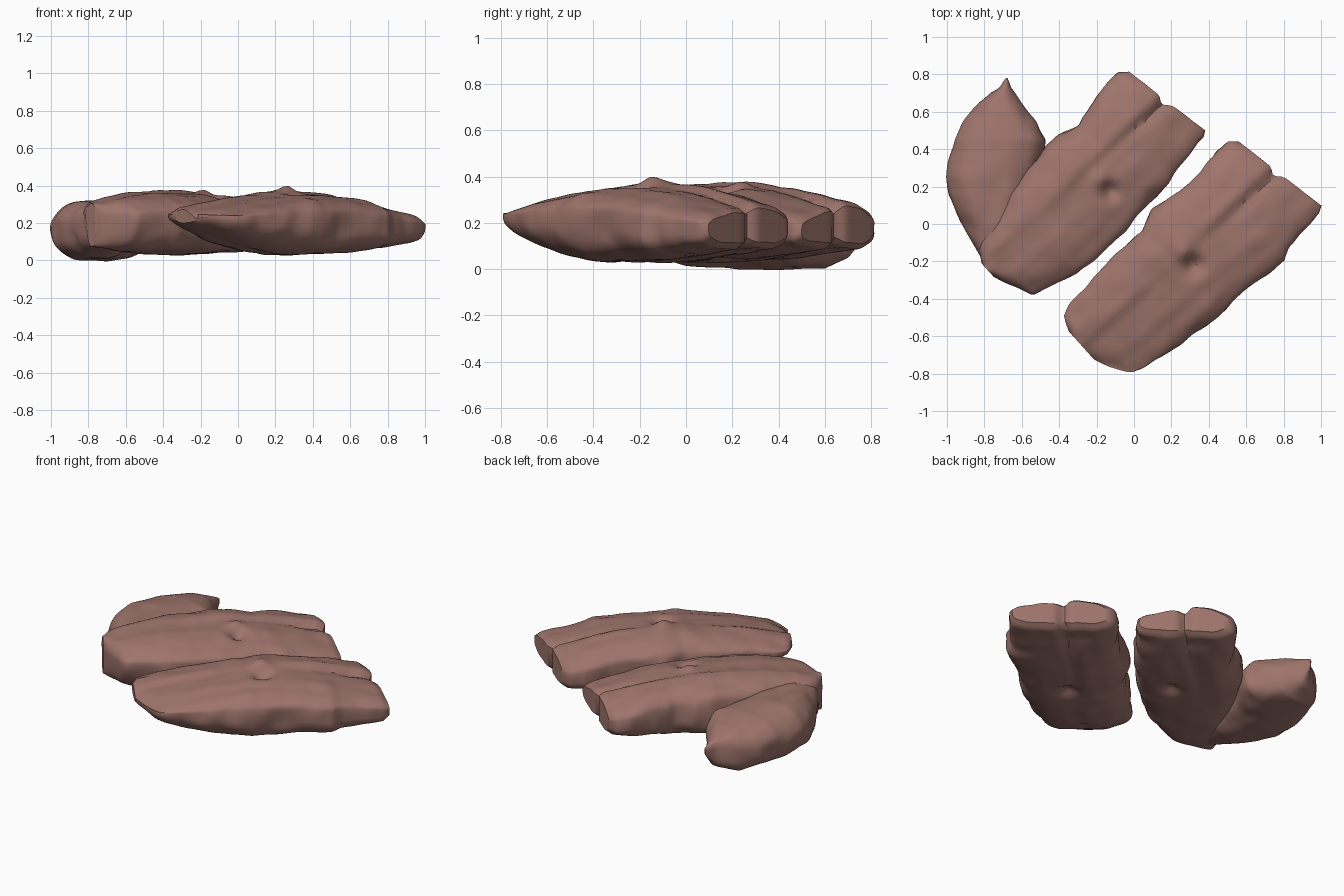
import bpy
import bmesh
import math
from mathutils import Vector, noise

cube = bpy.data.objects.get("Cube")
if cube:
    bpy.data.objects.remove(cube)

clay = bpy.data.materials.new("dusty reddish brown")
clay.use_nodes = True
COLOUR = (0.34, 0.175, 0.148, 1)
clay.diffuse_color = COLOUR
shader = clay.node_tree.nodes["Principled BSDF"]
shader.inputs["Base Color"].default_value = COLOUR
shader.inputs["Roughness"].default_value = 0.9


def sample(table, s):
    """Interpolate the rows of a table whose first column is the station."""
    for a, b in zip(table, table[1:]):
        if s <= b[0]:
            k = max(0, (s - a[0]) / (b[0] - a[0]))
            return [p + (q - p) * k for p, q in zip(a[1:], b[1:])]
    return list(table[-1][1:])


def blob(x, y, centre, radius):
    """Soft round falloff used for dents and bumps."""
    d2 = (x - centre[0]) ** 2 + (y - centre[1]) ** 2
    return math.exp(-d2 / radius ** 2)


def loft(name, centre, degrees, edges, heights, power, crown, keel=0, groove=None,
         crumple=None, rings=80, columns=40):
    """Skin a rounded slab along one axis from its edge lines and its height lines.
    A keel raises the rim and rounds the underside towards the first station."""
    turn = math.radians(degrees)
    along = Vector((math.cos(turn), math.sin(turn), 0))
    across = Vector((-along.y, along.x, 0))
    origin = Vector((centre[0], centre[1], 0))
    start, end = edges[0][0], edges[-1][0]
    bm = bmesh.new()
    skin = []
    for r in range(rings + 1):
        k = r / rings
        s = start + (end - start) * k
        low, high = sample(edges, s)
        bottom, top = sample(heights, s)
        rim = bottom + (top - bottom) * (0.5 + keel * 0.15 * (1 - k))
        ring = []
        for side in (1, -1):
            reach = top - rim if side == 1 else rim - bottom
            curve = power if side == 1 else power - keel * 2 * (1 - k)
            row = []
            for c in range(columns + 1):
                f = -math.cos(math.pi * c / columns)
                h = max(0, 1 - abs(f) ** curve) ** (1 / curve)
                t = (low + high) / 2 + f * (high - low) / 2
                z = rim + side * h * reach
                pull = s
                if side == 1:
                    z -= crown * f * f * h
                if groove is not None:
                    # lengthwise crease that splits the far end into two lobes
                    depth = min(1, max(0, (s + 0.1) / 0.7))
                    crease = math.exp(-((t - groove) / 0.03) ** 2)
                    z -= side * 0.022 * depth * crease * h
                    if side == 1:
                        z += 0.012 * math.tanh((t - groove) / 0.03) * h
                    pull -= depth ** 4 * (0.03 * crease + 0.18 * (t + 0.25))
                if crumple:
                    cs, ct = crumple
                    pit = blob(s, t, (cs + 0.03, ct - 0.03), 0.05)
                    lump = blob(s, t, (cs + 0.03, ct + 0.05), 0.05)
                    z += h * (0.03 * lump - 0.05 * pit if side == 1 else 0.04 * pit)
                p = origin + along * pull + across * t + Vector((0, 0, z))
                # lengthwise streaks and irregular edges
                streak = noise.noise(Vector((s * 3, t * 12, side * 3 + centre[0])))
                rough = noise.noise(p * 9)
                p.z += h * side * (0.008 * streak + 0.005 * rough)
                p += across * rough * 0.014 * f
                row.append(bm.verts.new(p))
            ring.append(row)
        # both halves share the vertices on the side edges
        for e in (0, columns):
            ring[0][e].co = (ring[0][e].co + ring[1][e].co) / 2
            ring[1][e].co = ring[0][e].co
        skin.append(ring)
    for a, b in zip(skin, skin[1:]):
        for side in (0, 1):
            for c in range(columns):
                bm.faces.new((a[side][c], a[side][c + 1], b[side][c + 1], b[side][c]))
    for ring in (skin[0], skin[-1]):
        for c in range(columns):
            bm.faces.new((ring[0][c], ring[0][c + 1], ring[1][c + 1], ring[1][c]))
    bmesh.ops.remove_doubles(bm, verts=bm.verts, dist=0.0005)
    bmesh.ops.recalc_face_normals(bm, faces=bm.faces)
    mesh = bpy.data.meshes.new(name)
    bm.to_mesh(mesh)
    bm.free()
    mesh.materials.append(clay)
    obj = bpy.data.objects.new(name, mesh)
    bpy.context.collection.objects.link(obj)
    bpy.ops.object.select_all(action='DESELECT')
    obj.select_set(True)
    bpy.context.view_layer.objects.active = obj
    bpy.ops.object.shade_smooth_by_angle(angle=math.radians(40))


# Height lines shared by the far halves of the slabs: station, underside, top
far_heights = [(0, 0.03, 0.37), (0.3, 0.045, 0.35), (0.5, 0.065, 0.315),
               (0.68, 0.09, 0.28), (0.715, 0.115, 0.26)]

# Left slab: station, outer edge, inner edge
loft("left_slab", (0.31, -0.2), 42,
     [(-0.74, -0.04, 0.16), (-0.71, -0.12, 0.24), (-0.64, -0.23, 0.27), (-0.4, -0.28, 0.29),
      (-0.09, -0.31, 0.3), (0.03, -0.3, 0.35), (0.21, -0.31, 0.32), (0.37, -0.33, 0.32),
      (0.43, -0.29, 0.33), (0.6, -0.27, 0.35), (0.68, -0.26, 0.34), (0.715, -0.24, 0.31)],
     [(-0.74, 0.2, 0.27), (-0.6, 0.13, 0.3), (-0.45, 0.08, 0.325), (-0.3, 0.05, 0.345),
      (-0.12, 0.03, 0.365)] + far_heights,
     4.2, 0.045, keel=1, groove=0.05, crumple=(-0.03, 0.01))

# Right slab, merging with the curved lobe on its inner side
loft("right_slab", (-0.31, 0.2), 42,
     [(-0.65, -0.06, 0.03), (-0.62, -0.14, 0.08), (-0.56, -0.27, 0.13), (-0.31, -0.35, 0.2),
      (0.03, -0.35, 0.27), (0.12, -0.34, 0.27), (0.24, -0.33, 0.23), (0.36, -0.32, 0.27),
      (0.6, -0.27, 0.3), (0.68, -0.26, 0.3), (0.715, -0.24, 0.27)],
     [(-0.65, 0.08, 0.31), (-0.5, 0.05, 0.345), (-0.3, 0.035, 0.37)] + far_heights,
     4.2, 0.045, keel=1, groove=0.02, crumple=(0.09, -0.11))

# Curved lobe with a pointed tip at the back
loft("curved_lobe", (0, 0), 90,
     [(-0.25, 0.68, 0.75), (-0.2, 0.6, 0.81), (-0.05, 0.58, 0.89), (0.05, 0.57, 0.945),
      (0.15, 0.56, 0.985), (0.25, 0.54, 1), (0.36, 0.49, 0.985), (0.45, 0.47, 0.96),
      (0.55, 0.53, 0.91), (0.65, 0.61, 0.83), (0.7, 0.64, 0.77), (0.73, 0.66, 0.72),
      (0.78, 0.675, 0.685)],
     [(-0.25, 0.12, 0.25), (-0.2, 0.07, 0.29), (0, 0.015, 0.315), (0.25, 0, 0.32),
      (0.45, 0, 0.305), (0.6, 0.005, 0.27), (0.7, 0.05, 0.23), (0.78, 0.15, 0.19)],
     2.5, 0.01)
